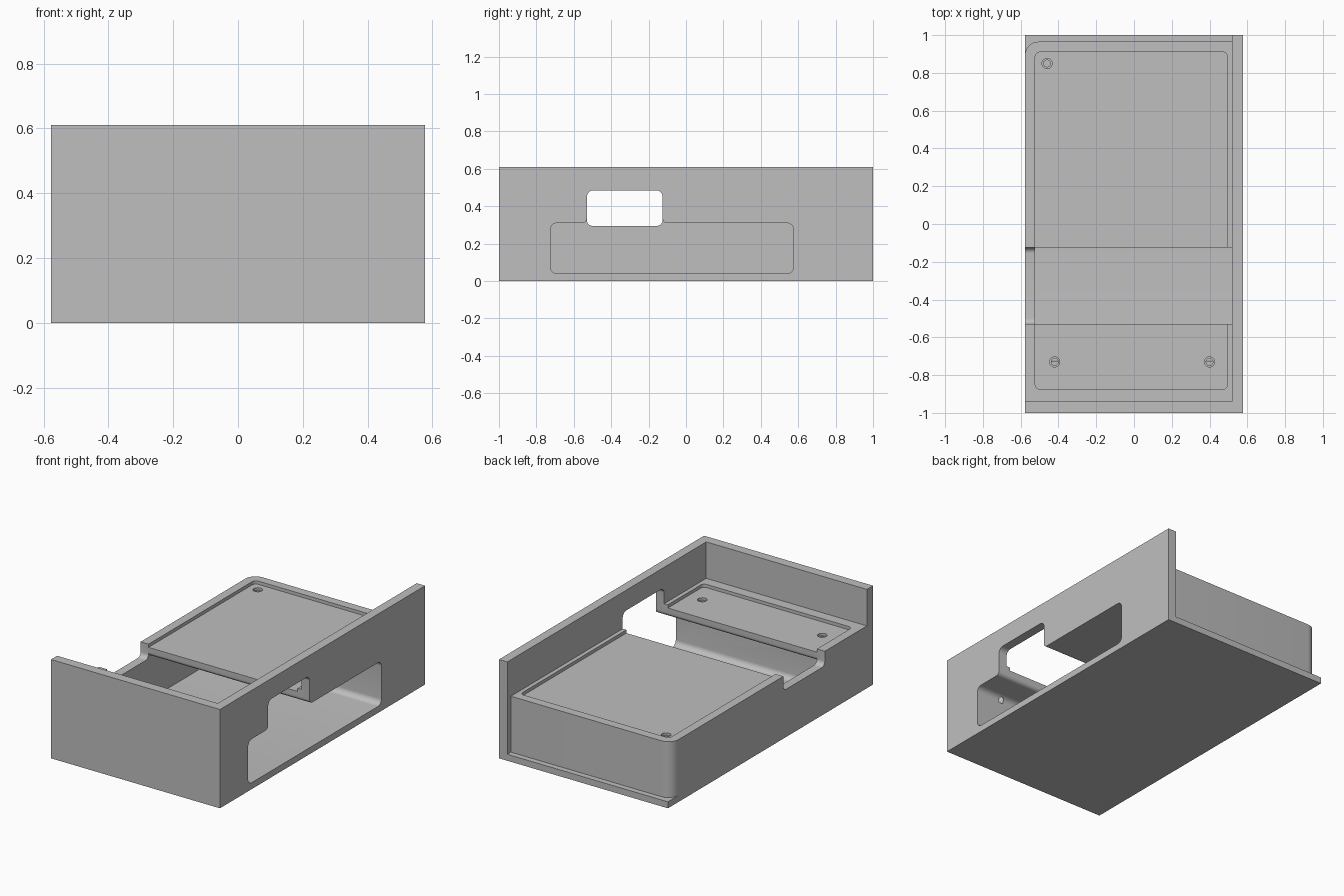
import bpy, bmesh, math
from mathutils import Vector

cube = bpy.data.objects.get("Cube")
if cube:
    bpy.data.objects.remove(cube, do_unlink=True)

grey = bpy.data.materials.new("plain grey")
grey.use_nodes = True
colour = (0.52, 0.52, 0.52, 1)
grey.diffuse_color = colour
grey.node_tree.nodes["Principled BSDF"].inputs["Base Color"].default_value = colour


def rounded(points, radii, steps=8):
    """Round the corners of a polygon, convex or concave."""
    out = []
    for i, (p, r) in enumerate(zip(points, radii)):
        p = Vector(p)
        if r == 0:
            out.append(p)
            continue
        a = (Vector(points[i - 1]) - p).normalized()
        b = (Vector(points[(i + 1) % len(points)]) - p).normalized()
        centre = p + (a + b) * r
        for k in range(steps + 1):
            t = math.pi / 2 * k / steps
            out.append(centre - b * r * math.cos(t) - a * r * math.sin(t))
    return out


def rect(a0, b0, a1, b1):
    return [(a0, b0), (a1, b0), (a1, b1), (a0, b1)]


def prism(name, profile, lo, hi, axis="z"):
    """Extrude a profile along z (profile in xy) or along x (profile in yz)."""
    bm = bmesh.new()
    place = (lambda p: (p[0], p[1], lo)) if axis == "z" else (lambda p: (lo, p[0], p[1]))
    face = bm.faces.new([bm.verts.new(place(p)) for p in profile])
    moved = bmesh.ops.extrude_face_region(bm, geom=[face])["geom"]
    shift = Vector((0, 0, hi - lo)) if axis == "z" else Vector((hi - lo, 0, 0))
    bmesh.ops.translate(bm, vec=shift, verts=[v for v in moved if isinstance(v, bmesh.types.BMVert)])
    bmesh.ops.recalc_face_normals(bm, faces=bm.faces)
    mesh = bpy.data.meshes.new(name)
    bm.to_mesh(mesh)
    bm.free()
    mesh.materials.append(grey)
    ob = bpy.data.objects.new(name, mesh)
    bpy.context.collection.objects.link(ob)
    return ob


def combine(target, other, operation):
    mod = target.modifiers.new(operation.lower(), "BOOLEAN")
    mod.operation, mod.solver, mod.object = operation, "EXACT", other
    bpy.ops.object.select_all(action="DESELECT")
    bpy.context.view_layer.objects.active = target
    target.select_set(True)
    bpy.ops.object.modifier_apply(modifier=mod.name)
    bpy.data.objects.remove(other, do_unlink=True)


W, D, H = 0.577, 1.0, 0.61
WALL_X, WALL_Y = 0.52, -0.94
BASE, RIM, LID = 0.04, 0.385, 0.365

# Tall L-shaped wall along the front and left
body = prism("housing", [(-W, -D), (W, -D), (W, D), (WALL_X, D), (WALL_X, WALL_Y), (-W, WALL_Y)], 0, H)

# Base plate and the lower block with one rounded corner
combine(body, prism("base_plate", rect(-W, -D, W, D), 0, BASE), "UNION")
block = rounded(rect(-W, WALL_Y - 0.02, WALL_X + 0.02, 0.965), [0, 0, 0, 0.07])
combine(body, prism("block", block, BASE / 2, RIM), "UNION")

# Shallow panel recess in the block top
recess = rounded(rect(-0.523, -0.875, 0.495, 0.91), [0.025] * 4)
combine(body, prism("panel_recess", recess, LID, 0.5), "DIFFERENCE")

# Side cavity that opens upward into the window
y0, y1, zc, zt = -0.53, -0.125, 0.31, 0.485
cavity = [(-0.725, BASE), (0.575, BASE), (0.575, zc), (y1, zc),
          (y1, zt), (y0, zt), (y0, zc), (-0.725, zc)]
radii = [0.035, 0.035, 0.035, 0.025, 0.035, 0.035, 0.025, 0.035]
combine(body, prism("side_cavity", rounded(cavity, radii), -0.523, 0.7, "x"), "DIFFERENCE")

# Notch through the thin right wall
notch = rounded(rect(y0, 0.295, y1, zt), [0.03] * 4)
combine(body, prism("wall_notch", notch, -0.7, -0.5, "x"), "DIFFERENCE")

# Screw holes with a wider seat
for x, y in [(-0.46, 0.85), (-0.42, -0.73), (0.40, -0.73)]:
    for r, bottom in [(0.027, LID - 0.015), (0.018, 0.27)]:
        ring = [(x + r * math.cos(k * math.pi / 12), y + r * math.sin(k * math.pi / 12)) for k in range(24)]
        combine(body, prism("screw_hole", ring, bottom, 0.45), "DIFFERENCE")

bpy.ops.object.select_all(action="DESELECT")
bpy.context.view_layer.objects.active = body
body.select_set(True)
bpy.ops.object.shade_smooth_by_angle(angle=math.radians(30))
